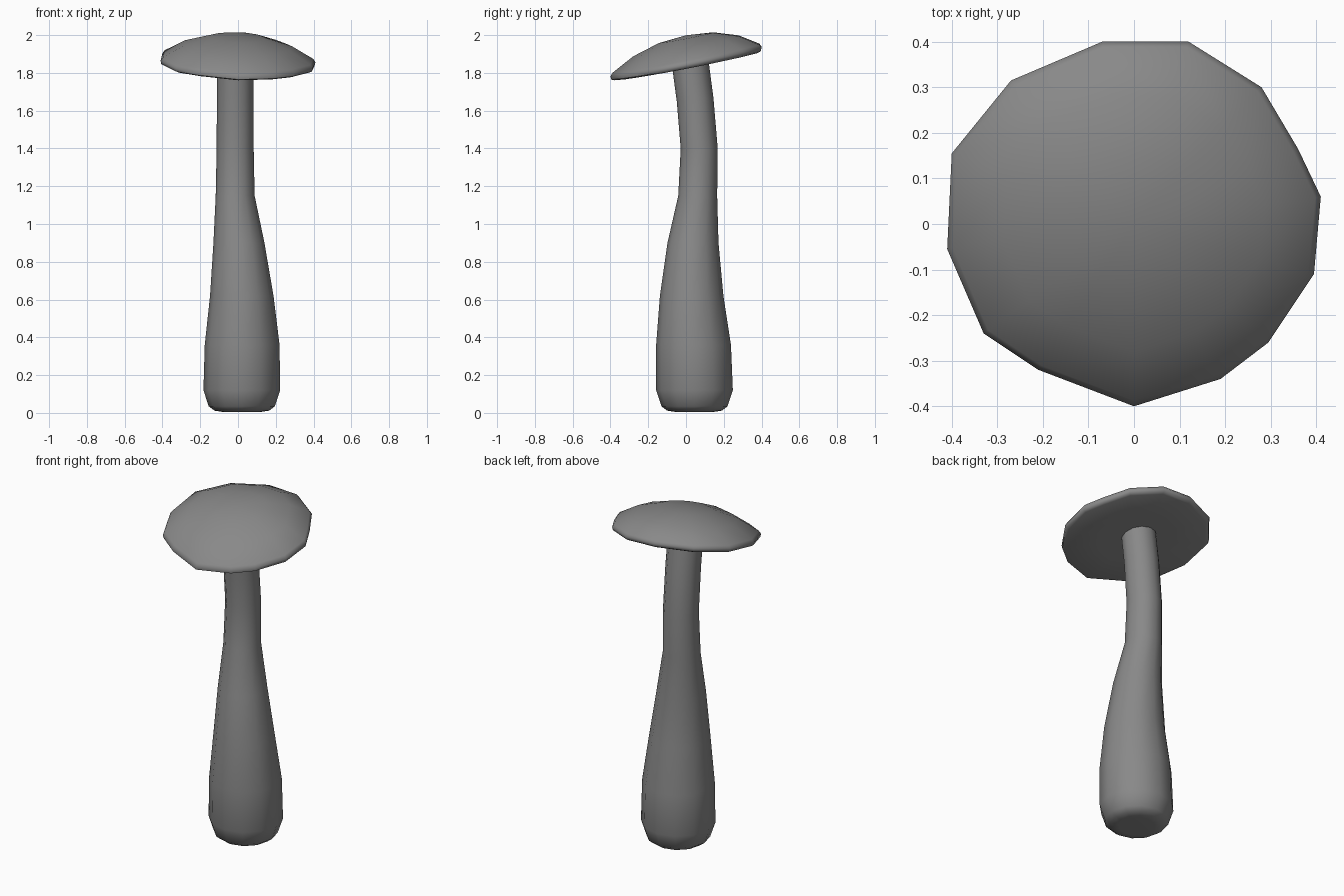
import bpy, bmesh, math

cube = bpy.data.objects.get("Cube")
if cube:
    bpy.data.objects.remove(cube)

grey = bpy.data.materials.new("plain_grey")
grey.use_nodes = True
grey.diffuse_color = (0.25, 0.25, 0.25, 1)
grey.node_tree.nodes["Principled BSDF"].inputs["Base Color"].default_value = grey.diffuse_color


def loft(name, rings, start, end, angle):
    """Skin a list of equal rings and close both ends with a fan."""
    bm = bmesh.new()
    loops = [[bm.verts.new(p) for p in ring] for ring in rings]
    n = len(loops[0])
    for a, b in zip(loops, loops[1:]):
        for i in range(n):
            j = (i + 1) % n
            bm.faces.new((a[i], a[j], b[j], b[i]))
    for loop, tip in ((loops[0], start), (loops[-1], end)):
        centre = bm.verts.new(tip)
        for i in range(n):
            bm.faces.new((loop[i], loop[(i + 1) % n], centre))
    bmesh.ops.recalc_face_normals(bm, faces=bm.faces)
    mesh = bpy.data.meshes.new(name)
    bm.to_mesh(mesh)
    bm.free()
    mesh.materials.append(grey)
    obj = bpy.data.objects.new(name, mesh)
    bpy.context.collection.objects.link(obj)
    bpy.ops.object.select_all(action='DESELECT')
    obj.select_set(True)
    bpy.context.view_layer.objects.active = obj
    bpy.ops.object.shade_smooth_by_angle(angle=math.radians(angle))
    return obj


# Stem: height, centre x, centre y, radius, backward slope of the ring
stem = [(0.005, 0.02, 0.045, 0.10, 0), (0.012, 0.02, 0.045, 0.145, 0),
        (0.035, 0.02, 0.045, 0.175, 0), (0.12, 0.02, 0.045, 0.203, 0),
        (0.36, 0.022, 0.04, 0.198, 0), (0.62, 0.02, 0.03, 0.168, 0),
        (0.90, 0.005, 0.037, 0.135, 0), (1.15, -0.015, 0.062, 0.103, 0),
        (1.40, -0.015, 0.07, 0.098, 0), (1.66, -0.015, 0.048, 0.097, 0.1),
        (1.87, -0.015, 0.02, 0.096, 0.2)]
sides = 12
rings = []
for z, cx, cy, r, slope in stem:
    ring = []
    for i in range(sides):
        a = math.tau * i / sides
        ring.append((cx + r * math.cos(a), cy + r * math.sin(a), z + slope * r * math.sin(a)))
    rings.append(ring)
loft("stem", rings, (0.02, 0.045, 0.02), (-0.015, 0.02, 1.88), 60)

# Cap: uneven rim outline, carried over a tilted dome
rim = [(-0.07, 0.4), (0.12, 0.4), (0.28, 0.3), (0.36, 0.165), (0.41, 0.06),
       (0.395, -0.11), (0.295, -0.26), (0.19, -0.34), (0, -0.4), (-0.21, -0.32),
       (-0.33, -0.24), (-0.41, -0.055), (-0.4, 0.155), (-0.27, 0.315)]


def cap_point(x, y, height):
    return (x, y, 1.86 + 0.195 * y - 0.035 * x + height)


# Scale of the outline and height above the rim plane, underside to crown
dome = [(0.5, -0.025), (0.95, -0.025), (0.99, -0.018), (1.0, 0.0),
        (0.97, 0.017), (0.7, 0.082), (0.36, 0.126)]
rings = [[cap_point(x * s, y * s, h) for x, y in rim] for s, h in dome]
loft("cap", rings, cap_point(0, 0, -0.025), cap_point(0, 0, 0.139), 60)
